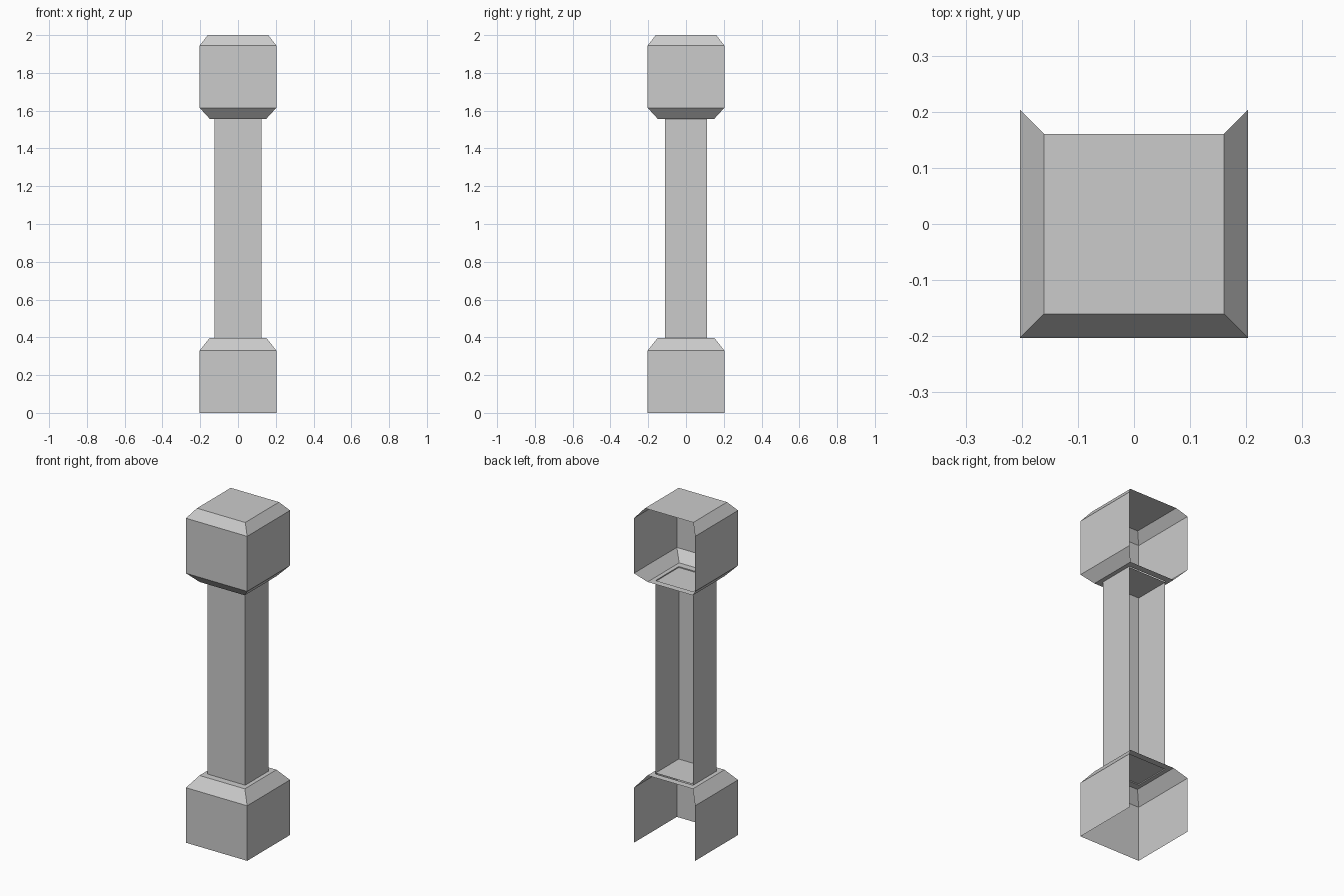
import bpy
import bmesh

cube = bpy.data.objects.get("Cube")
if cube:
    bpy.data.objects.remove(cube)

grey = bpy.data.materials.new("light_grey")
grey.use_nodes = True
colour = (0.6, 0.6, 0.6, 1)
grey.diffuse_color = colour
grey.node_tree.nodes["Principled BSDF"].inputs["Base Color"].default_value = colour

SHAFT_X, SHAFT_Y = 0.125, 0.11


def square(bm, hx, hy, z):
    """Corners in order: back left, front left, front right, back right."""
    return [bm.verts.new((x, y, z))
            for x, y in ((-hx, hy), (-hx, -hy), (hx, -hy), (hx, hy))]


def walls(bm, sections, closed=False):
    """Join stacked rectangles, leaving the back side open unless closed."""
    loops = [square(bm, *s) for s in sections]
    for low, high in zip(loops, loops[1:]):
        for i in range(4 if closed else 3):
            j = (i + 1) % 4
            bm.faces.new((low[i], low[j], high[j], high[i]))
    return loops


def finish(name, bm):
    mesh = bpy.data.meshes.new(name)
    bm.to_mesh(mesh)
    bm.free()
    mesh.materials.append(grey)
    obj = bpy.data.objects.new(name, mesh)
    bpy.context.collection.objects.link(obj)


# Base: open below and behind, with a flat ledge around the shaft
bm = bmesh.new()
walls(bm, [(0.203, 0.203, 0), (0.203, 0.203, 0.33), (0.15, 0.15, 0.397)])
walls(bm, [(0.15, 0.15, 0.397), (SHAFT_X, SHAFT_Y, 0.397)], closed=True)
finish("base", bm)

# Shaft: three walls, with a cap just inside each end
bm = bmesh.new()
walls(bm, [(SHAFT_X, SHAFT_Y, 0.397), (SHAFT_X, SHAFT_Y, 1.557)])
bm.faces.new(square(bm, SHAFT_X, SHAFT_Y, 1.551))
bm.faces.new(reversed(square(bm, SHAFT_X, SHAFT_Y, 0.403)))
finish("shaft", bm)

# Capital: chamfered above and below, open behind, with a solid top
bm = bmesh.new()
walls(bm, [(SHAFT_X, SHAFT_Y, 1.557), (0.15, 0.15, 1.557)], closed=True)
loops = walls(bm, [(0.15, 0.15, 1.557), (0.203, 0.203, 1.615),
                   (0.203, 0.203, 1.945), (0.16, 0.16, 2.0)])
bm.faces.new(loops[-1])
finish("capital", bm)
